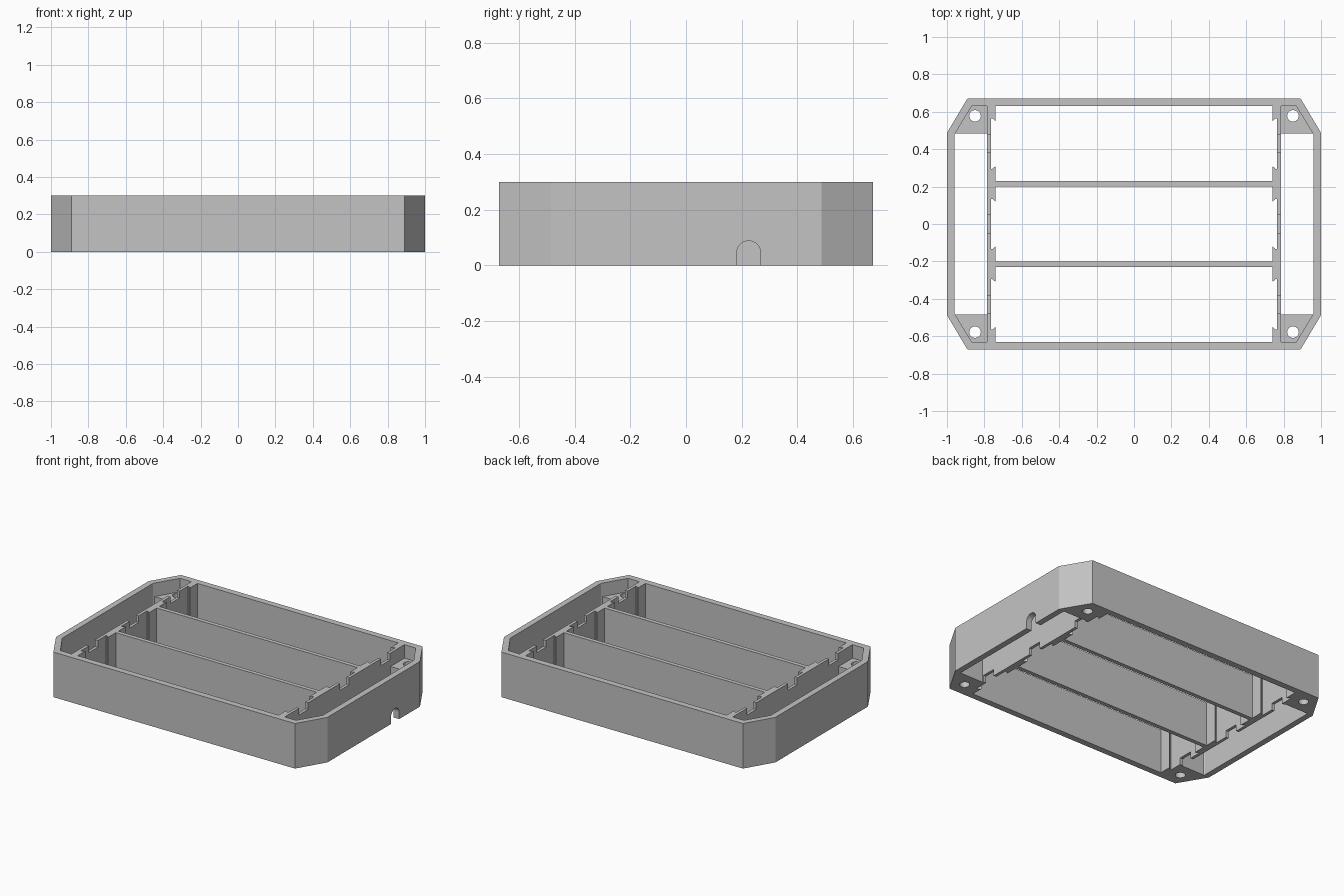
import bpy, bmesh, math

cube = bpy.data.objects.get("Cube")
if cube:
    bpy.data.objects.remove(cube, do_unlink=True)

grey = bpy.data.materials.new("plain grey plastic")
grey.use_nodes = True
grey.diffuse_color = (0.55, 0.55, 0.55, 1)
grey.node_tree.nodes["Principled BSDF"].inputs["Base Color"].default_value = (0.55, 0.55, 0.55, 1)

H = 0.30          # tray height
INNER_Y = 0.63    # inside of the long walls
WALL_IN, WALL_OUT = 0.765, 0.785


def prism(name, outline, lo, hi, axis="z"):
    """Extrude an outline along z (outline in xy) or along x (outline in yz)."""
    bm = bmesh.new()
    place = (lambda p, t: (p[0], p[1], t)) if axis == "z" else (lambda p, t: (t, p[0], p[1]))
    bottom = [bm.verts.new(place(p, lo)) for p in outline]
    top = [bm.verts.new(place(p, hi)) for p in outline]
    bm.faces.new(bottom)
    bm.faces.new(top)
    n = len(outline)
    for i in range(n):
        j = (i + 1) % n
        bm.faces.new((bottom[i], bottom[j], top[j], top[i]))
    bmesh.ops.recalc_face_normals(bm, faces=bm.faces)
    mesh = bpy.data.meshes.new(name)
    bm.to_mesh(mesh)
    bm.free()
    mesh.materials.append(grey)
    ob = bpy.data.objects.new(name, mesh)
    bpy.context.collection.objects.link(ob)
    return ob


def cut(ob, cutter):
    """Subtract a cutter, bake the result and discard the cutter."""
    mod = ob.modifiers.new("cut", "BOOLEAN")
    mod.operation, mod.solver, mod.object = "DIFFERENCE", "EXACT", cutter
    deps = bpy.context.evaluated_depsgraph_get()
    mesh = bpy.data.meshes.new_from_object(ob.evaluated_get(deps))
    ob.modifiers.clear()
    ob.data = mesh
    bpy.data.objects.remove(cutter, do_unlink=True)


def arc(cx, cy, r, start, end, n):
    angles = [math.radians(start + (end - start) * i / n) for i in range(n + 1)]
    return [(cx + r * math.cos(a), cy + r * math.sin(a)) for a in angles]


def chamfered(x, y, cx, cy):
    """Rectangle with cut corners."""
    quarter = [(x, cy), (cx, y)]
    return (quarter + [(-a, b) for a, b in reversed(quarter)]
            + [(-a, -b) for a, b in quarter] + [(a, -b) for a, b in reversed(quarter)])


# Outer rim with a cable opening in its left end
rim = prism("outer_rim", chamfered(1.0, 0.672, 0.89, 0.487), 0, H)
cut(rim, prism("rim_cutter", chamfered(0.96, INNER_Y, 0.868, 0.478), -0.1, H + 0.1))
arch = [(0.268, -0.05)] + arc(0.225, 0.045, 0.043, 0, 180, 16) + [(0.182, -0.05)]
cut(rim, prism("arch_cutter", arch, 0.93, 1.05, "x"))

# Long dividers between the three bays
for side, label in ((-1, "front"), (1, "back")):
    y = side * 0.215
    prism(label + "_divider", [(-0.74, y - 0.014), (0.74, y - 0.014),
                               (0.74, y + 0.014), (-0.74, y + 0.014)], 0, H)

# Notched profile for the end walls: a slot above and below in each bay
steps = []
for c in (-0.43, 0, 0.43):
    steps += [(c - 0.048, 0), (c - 0.048, 0.045), (c + 0.048, 0.045), (c + 0.048, 0)]
lower = [(-INNER_Y, 0)] + steps + [(INNER_Y, 0)]
profile = lower + [(y, H - z) for y, z in reversed(lower)]

for sx, side in ((1, "left"), (-1, "right")):
    prism(side + "_end_wall", profile, sx * WALL_IN, sx * WALL_OUT, "x")

    # Retaining pads with hooked ends on the inside of the end wall
    for name, a, b in (("front_pad", -INNER_Y, -0.55), ("front_middle_pad", -0.31, -0.12),
                       ("back_middle_pad", 0.12, 0.31), ("back_pad", 0.55, INNER_Y)):
        ends = [a if abs(a) == INNER_Y else a + 0.015, b if abs(b) == INNER_Y else b - 0.015]
        outline = [(WALL_IN, ends[0]), (0.757, ends[0]), (0.74, a),
                   (0.74, b), (0.757, ends[1]), (WALL_IN, ends[1])]
        prism(side + "_" + name, [(sx * x, y) for x, y in outline], 0, H)

    # Corner screw bosses, lower than the rim
    for sy, end in ((1, "back"), (-1, "front")):
        outline = [(WALL_OUT, 0.485), (0.956, 0.485), (0.868, INNER_Y), (WALL_OUT, INNER_Y)]
        boss = prism(end + "_" + side + "_screw_boss",
                     [(sx * x, sy * y) for x, y in outline], 0, 0.21)
        hole = arc(sx * 0.85, sy * 0.578, 0.031, 0, 360, 24)[:-1]
        cut(boss, prism("hole_cutter", hole, -0.1, H))
